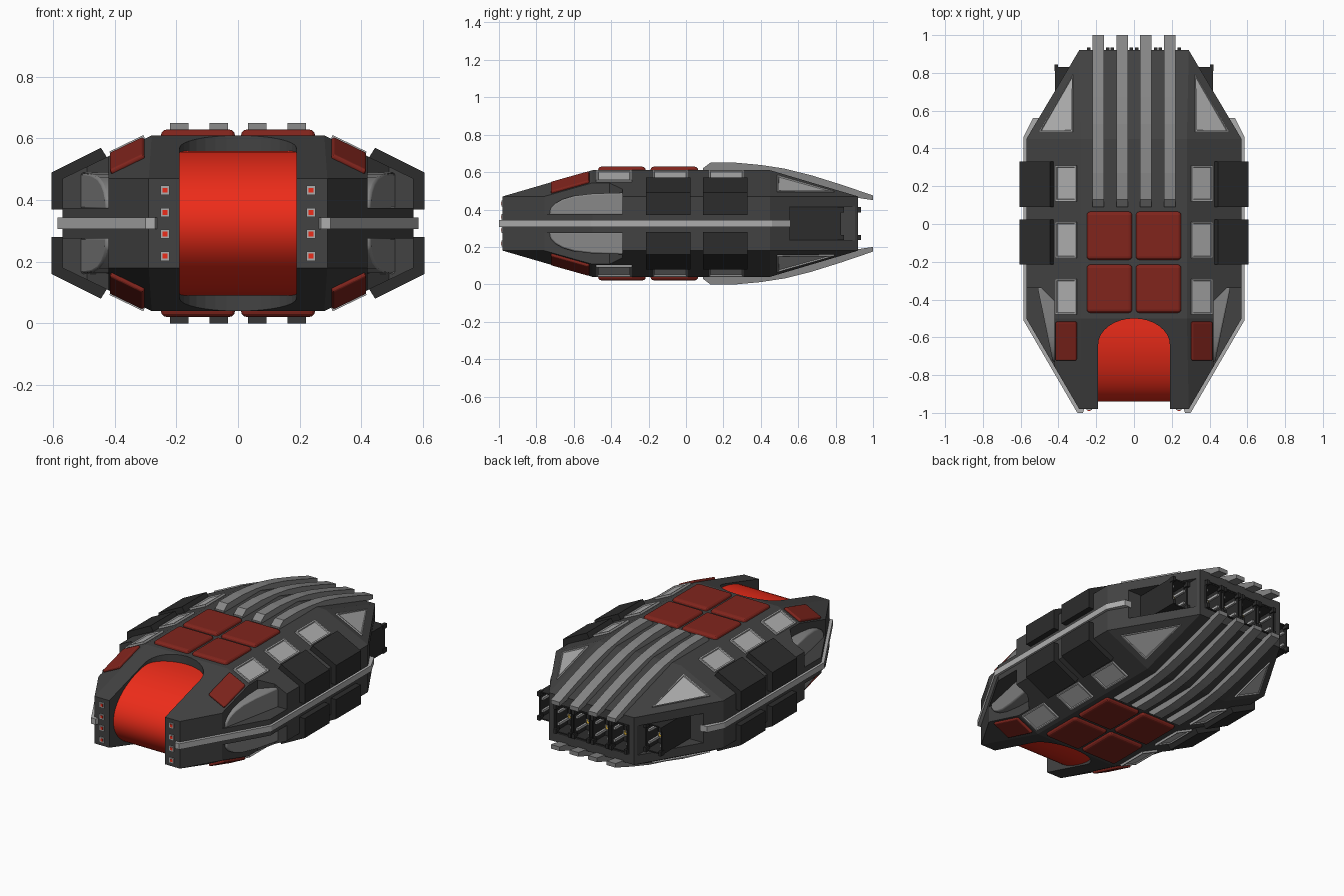
import bpy, bmesh
from math import sin, cos, pi
from mathutils import Vector

if "Cube" in bpy.data.objects:
    bpy.data.objects.remove(bpy.data.objects["Cube"])

MID = 0.325  # height of the symmetry plane; parts are modelled around z = 0


def material(name, rgb):
    m = bpy.data.materials.new(name)
    m.diffuse_color = (*rgb, 1)
    m.use_nodes = True
    m.node_tree.nodes["Principled BSDF"].inputs["Base Color"].default_value = m.diffuse_color
    return m


DARK = material("dark_hull", (0.055, 0.055, 0.055))
BLACK = material("dark_armour", (0.025, 0.025, 0.025))
GREY = material("mid_grey", (0.24, 0.24, 0.24))
LIGHT = material("light_grey", (0.42, 0.42, 0.42))
MAROON = material("maroon", (0.22, 0.018, 0.012))
RED = material("red", (0.85, 0.025, 0.01))
YELLOW = material("yellow", (0.8, 0.5, 0.05))


def finish(name, bm, mat, mirror="", bevel=0, segments=3, smooth=False):
    bmesh.ops.recalc_face_normals(bm, faces=bm.faces)
    me = bpy.data.meshes.new(name)
    bm.to_mesh(me)
    bm.free()
    ob = bpy.data.objects.new(name, me)
    bpy.context.collection.objects.link(ob)
    ob.location.z = MID
    if mat:
        me.materials.append(mat)
    if smooth:
        bpy.ops.object.select_all(action='DESELECT')
        ob.select_set(True)
        bpy.context.view_layer.objects.active = ob
        bpy.ops.object.shade_smooth_by_angle(angle=0.6)
    if bevel:
        b = ob.modifiers.new("bevel", 'BEVEL')
        b.width, b.segments = bevel, segments
    if mirror:
        m = ob.modifiers.new("mirror", 'MIRROR')
        m.use_axis = ['x' in mirror, False, 'z' in mirror]
    return ob


def prism_mesh(pts, axis, lo, hi):
    """Extrude a 2D outline along an axis (outline is in the other two axes)."""
    place = {'x': lambda a, b, t: (t, a, b), 'y': lambda a, b, t: (a, t, b),
             'z': lambda a, b, t: (a, b, t)}[axis]
    bm = bmesh.new()
    r0 = [bm.verts.new(place(a, b, lo)) for a, b in pts]
    r1 = [bm.verts.new(place(a, b, hi)) for a, b in pts]
    bm.faces.new(r0)
    bm.faces.new(r1)
    for i in range(len(pts)):
        j = (i + 1) % len(pts)
        bm.faces.new((r0[i], r0[j], r1[j], r1[i]))
    return bm


def prism(name, pts, axis, lo, hi, mat, **kw):
    return finish(name, prism_mesh(pts, axis, lo, hi), mat, **kw)


def box(name, x0, x1, y0, y1, z0, z1, mat, **kw):
    return prism(name, [(x0, y0), (x1, y0), (x1, y1), (x0, y1)], 'z', z0, z1, mat, **kw)


def slope_z(x, y):
    """Height of the upper chamfer faces of the hull."""
    return (0.285 - 0.483 * max(0, x - 0.28) - 0.2817 * max(0, -0.5 - y)
            - 0.2877 * max(0, y - 0.45))


def panel(name, xy, thick, mat, inset=0, **kw):
    """Plate lying on the hull slope, optionally with a raised frame."""
    bm = bmesh.new()
    f = bm.faces.new([bm.verts.new((x, y, slope_z(x, y) - 0.005)) for x, y in xy])
    f.normal_update()
    n = f.normal * (1 if f.normal.z > 0 else -1)
    ext = bmesh.ops.extrude_face_region(bm, geom=[f])['geom']
    bmesh.ops.translate(bm, verts=[v for v in ext if isinstance(v, bmesh.types.BMVert)],
                        vec=n * (thick + 0.005))
    bmesh.ops.recalc_face_normals(bm, faces=bm.faces)
    if inset:
        top = max(bm.faces, key=lambda q: q.normal.dot(n) + q.calc_center_median().dot(n))
        bmesh.ops.inset_region(bm, faces=[top], thickness=inset)
        bmesh.ops.inset_region(bm, faces=[top], thickness=0.004, depth=-0.007)
    return finish(name, bm, mat, **kw)


# Hull: faceted body from its corner points
bm = bmesh.new()
for sx in (-1, 1):
    for sz in (-1, 1):
        for x, y, z in [(.29, -.98, .145), (.57, -.5, .145), (.57, .45, .145),
                        (.29, .92, .145), (.28, -.5, .285), (.28, .45, .285)]:
            bm.verts.new((sx * x, y, sz * z))
bmesh.ops.convex_hull(bm, input=bm.verts)
bmesh.ops.dissolve_limit(bm, angle_limit=0.02, verts=bm.verts, edges=bm.edges)
hull = finish("hull", bm, DARK)

# Hull openings: nose slot, side scoops, rear and side engine bays
arch = [(.19 * cos(pi * i / 16), -.64 + .14 * sin(pi * i / 16)) for i in range(17)]
cutters = [
    prism("slot_cutter", [(.19, -1.1)] + arch + [(-.19, -1.1)], 'z', -.5, .5, None),
    prism("scoop_cutter", [(.42, -.8), (.42, -.41), (.49, -.34), (.7, -.34), (.7, -.8)],
          'z', .05, .4, None, mirror="xz"),
    box("rear_bay_cutter", -.255, .255, .78, 1.1, -.09, .09, None),
    box("side_bay_cutter", .30, .7, .555, 1.1, -.09, .09, None, mirror="x"),
]
bpy.context.view_layer.objects.active = hull
for c in cutters:
    c.hide_render = True
    b = hull.modifiers.new("cut", 'BOOLEAN')
    b.operation, b.object, b.solver = 'DIFFERENCE', c, 'EXACT'
    bpy.ops.object.modifier_apply(modifier=b.name)
for c in cutters:
    bpy.data.objects.remove(c)

# Red rounded nose drum inside the slot
drum = [(-.55 - .39 * cos(a), .235 * sin(a)) for a in [pi * (i / 32 - .5) for i in range(33)]]
prism("nose_drum", drum + [(-.49, .235), (-.49, -.235)], 'x', -.19, .19, RED, smooth=True)

# Grey fairings in the side scoops, flaring outward to the rear
bm = prism_mesh([(-.73, .045), (-.725, .08), (-.70, .107), (-.66, .13), (-.60, .148),
                 (-.5, .16), (-.335, .165), (-.335, .045)], 'x', .40, .43)
for v in bm.verts:
    if v.co.x > .42:
        v.co.x += .08 * (v.co.y + .73) / .39
finish("scoop_fairing", bm, GREY, mirror="xz", bevel=.008, segments=2, smooth=True)

# Waist strip around the hull
prism("waist_strip", [(.27, -1), (.30, -1), (.585, -.51), (.585, .46), (.535, .56),
                      (.49, .56), (.55, .44), (.55, -.49), (.26, -.97)],
      'z', -.018, .018, LIGHT, mirror="x")

# Roof and belly tiles
for y0 in (-.47, -.19):
    bm = prism_mesh([(.01, y0), (.25, y0), (.25, y0 + .255), (.01, y0 + .255)], 'z', .25, .304)
    finish("roof_tile", bm, MAROON, mirror="xz", bevel=.018)

# Front shoulder tiles, chamfer windows and rear triangular windows
panel("shoulder_tile", [(.30, -.72), (.41, -.72), (.41, -.515), (.30, -.515)],
      .014, MAROON, mirror="xz", bevel=.008)
for y0 in (-.48, -.18, .12):
    panel("side_window", [(.30, y0), (.41, y0), (.41, y0 + .19), (.30, y0 + .19)],
          .012, LIGHT, inset=.012, mirror="xz")
panel("rear_window", [(.32, .485), (.50, .485), (.32, .79)],
      .008, LIGHT, inset=.012, mirror="xz")

# Armour blocks wrapped over the hull edges
for y0 in (-.215, .09):
    prism("armour_block", [(.42, .205), (.445, .245), (.605, .165), (.605, .045),
                           (.56, .045), (.56, .14)], 'y', y0, y0 + .24, BLACK, mirror="xz")

# Long curved fins over the tail
fin = [(.09, .27), (.09, .295), (.13, .325), (.27, .325), (.40, .313), (.53, .293),
       (.67, .258), (.83, .208), (1, .15), (1, .125), (.92, .137), (.45, .27)]
for x in (.063, .19):
    prism("tail_fin", fin, 'x', x - .03, x + .03, GREY, mirror="xz")


def thruster(cx, y0, y1):
    """Open square engine with corner lugs and a nozzle."""
    w, h, t = .056, .085, .01
    bm = prism_mesh([(cx - w, y0), (cx + w, y0), (cx + w, y1), (cx - w, y1)], 'z', -h, h)
    bmesh.ops.recalc_face_normals(bm, faces=bm.faces)
    back = max(bm.faces, key=lambda f: f.calc_center_median().y)
    bmesh.ops.inset_region(bm, faces=[back], thickness=t)
    bmesh.ops.inset_region(bm, faces=[back], thickness=.001, depth=-.11)
    finish("thruster_housing", bm, BLACK, mirror="x")
    for s in (-1, 1):
        x = cx + s * (w - .006)
        box("thruster_lug", x - .009, x + .009, y1 - .02, y1 + .015, .06, .088,
            BLACK, mirror="xz")
        x = cx + s * (w - .016)
        box("thruster_rail", x - .006, x + .006, y1 - .11, y1 - .01, .03, .045,
            LIGHT, mirror="xz")
    ring = [(cx + .025 * cos(pi * i / 6), .025 * sin(pi * i / 6)) for i in range(12)]
    prism("thruster_nozzle", ring, 'y', y1 - .12, y1 - .07, GREY, mirror="x")
    box("thruster_core", cx - .01, cx + .01, y1 - .09, y1 - .06, -.01, .01, YELLOW, mirror="x")


for cx, y0, y1 in ((.065, .77, .92), (.19, .77, .92), (.362, .55, .83)):
    thruster(cx, y0, y1)

# Column of small framed lamps on each nose prong
for z in (.035, .107):
    box("lamp_frame", .222, .252, -.986, -.97, z - .015, z + .015, LIGHT, mirror="xz")
    box("lamp", .229, .245, -.989, -.975, z - .008, z + .008, RED, mirror="xz")
